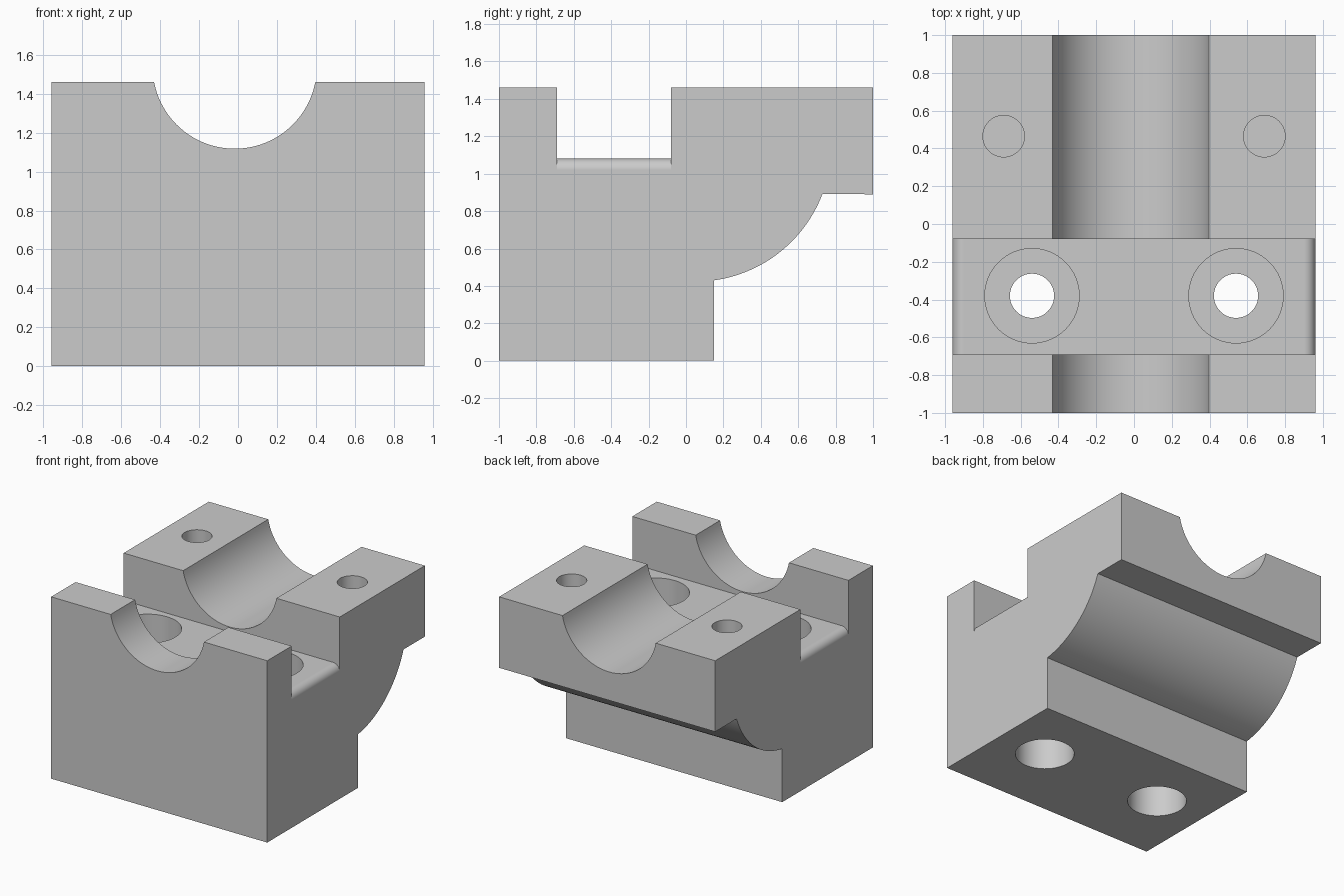
import bpy
import bmesh
import math
from mathutils import Vector

cube = bpy.data.objects.get("Cube")
if cube:
    bpy.data.objects.remove(cube, do_unlink=True)

steel = bpy.data.materials.new("plain_grey")
steel.use_nodes = True
GREY = (0.6, 0.6, 0.6, 1)
steel.diffuse_color = GREY
steel.node_tree.nodes["Principled BSDF"].inputs["Base Color"].default_value = GREY

HALF_X, HEIGHT = 0.96, 1.46
SLOT_Y = (-0.69, -0.08)
SLOT_Z, FILLET = 1.08, 0.06


def arc(cx, cz, r, start, end, steps):
    """Points along an arc, angles in radians."""
    return [(cx + r * math.cos(start + (end - start) * i / steps),
             cz + r * math.sin(start + (end - start) * i / steps))
            for i in range(steps + 1)]


def prism(name, points, axis, low, high):
    """Extrude a closed profile along x, y or z."""
    place = {"x": lambda a, b: (low, a, b),
             "y": lambda a, b: (a, low, b),
             "z": lambda a, b: (a, b, low)}[axis]
    shift = Vector([high - low if axis == k else 0 for k in "xyz"])
    bm = bmesh.new()
    face = bm.faces.new([bm.verts.new(place(a, b)) for a, b in points])
    grown = bmesh.ops.extrude_face_region(bm, geom=[face], use_keep_orig=True)
    verts = [v for v in grown["geom"] if isinstance(v, bmesh.types.BMVert)]
    bmesh.ops.translate(bm, vec=shift, verts=verts)
    bmesh.ops.recalc_face_normals(bm, faces=bm.faces)
    mesh = bpy.data.meshes.new(name)
    bm.to_mesh(mesh)
    bm.free()
    mesh.materials.append(steel)
    obj = bpy.data.objects.new(name, mesh)
    bpy.context.collection.objects.link(obj)
    return obj


def circle(cx, cy, r, sides=64):
    return arc(cx, cy, r, 0, math.tau, sides)[:-1]


def cut(body, cutter):
    cutter.hide_render = True
    mod = body.modifiers.new("cut", "BOOLEAN")
    mod.operation = "DIFFERENCE"
    mod.solver = "EXACT"
    mod.object = cutter
    bpy.context.view_layer.objects.active = body
    bpy.ops.object.modifier_apply(modifier=mod.name)
    bpy.data.objects.remove(cutter, do_unlink=True)


# Body: side profile with a stepped foot and curved rear overhang
cy, cz = 0.05, 1.15
start = math.atan2(0.43 - cz, 0.15 - cy)
end = math.atan2(0.89 - cz, 0.73 - cy)
profile = [(-1, 0), (0.15, 0)]
profile += arc(cy, cz, 0.727, start, end, 32)
profile += [(1, 0.89), (1, HEIGHT), (-1, HEIGHT)]
body = prism("bearing_block", profile, "x", -HALF_X, HALF_X)

# Half-round groove running front to back
cut(body, prism("groove_cutter", circle(-0.017, 1.54, 0.422, 96), "y", -1.2, 1.2))

# Cross slot whose floor rounds over at both sides
right = arc(HALF_X - FILLET, SLOT_Z - FILLET, FILLET, math.pi / 2, 0, 10)
right += [(1.1, SLOT_Z - FILLET), (1.1, 1.7)]
left = [(-x, z) for x, z in reversed(right)]
cut(body, prism("slot_cutter", left + right, "y", *SLOT_Y))

# Bolt holes with counterbores above and below, and blind pin holes
for side in (-1, 1):
    bolt = (side * 0.54, -0.38)
    cut(body, prism("top_counterbore", circle(*bolt, 0.25), "z", 0.75, 1.3))
    cut(body, prism("bottom_counterbore", circle(*bolt, 0.217), "z", -0.2, 0.4))
    cut(body, prism("bolt_hole", circle(*bolt, 0.117), "z", 0.3, 0.85))
    cut(body, prism("pin_hole", circle(side * 0.69, 0.465, 0.11), "z", 1.0, 1.7))

# Smooth curved faces while keeping edges crisp
bpy.ops.object.select_all(action="DESELECT")
body.select_set(True)
bpy.context.view_layer.objects.active = body
bpy.ops.object.shade_smooth_by_angle(angle=math.radians(25))
weighted = body.modifiers.new("weighted_normals", "WEIGHTED_NORMAL")
weighted.keep_sharp = True
